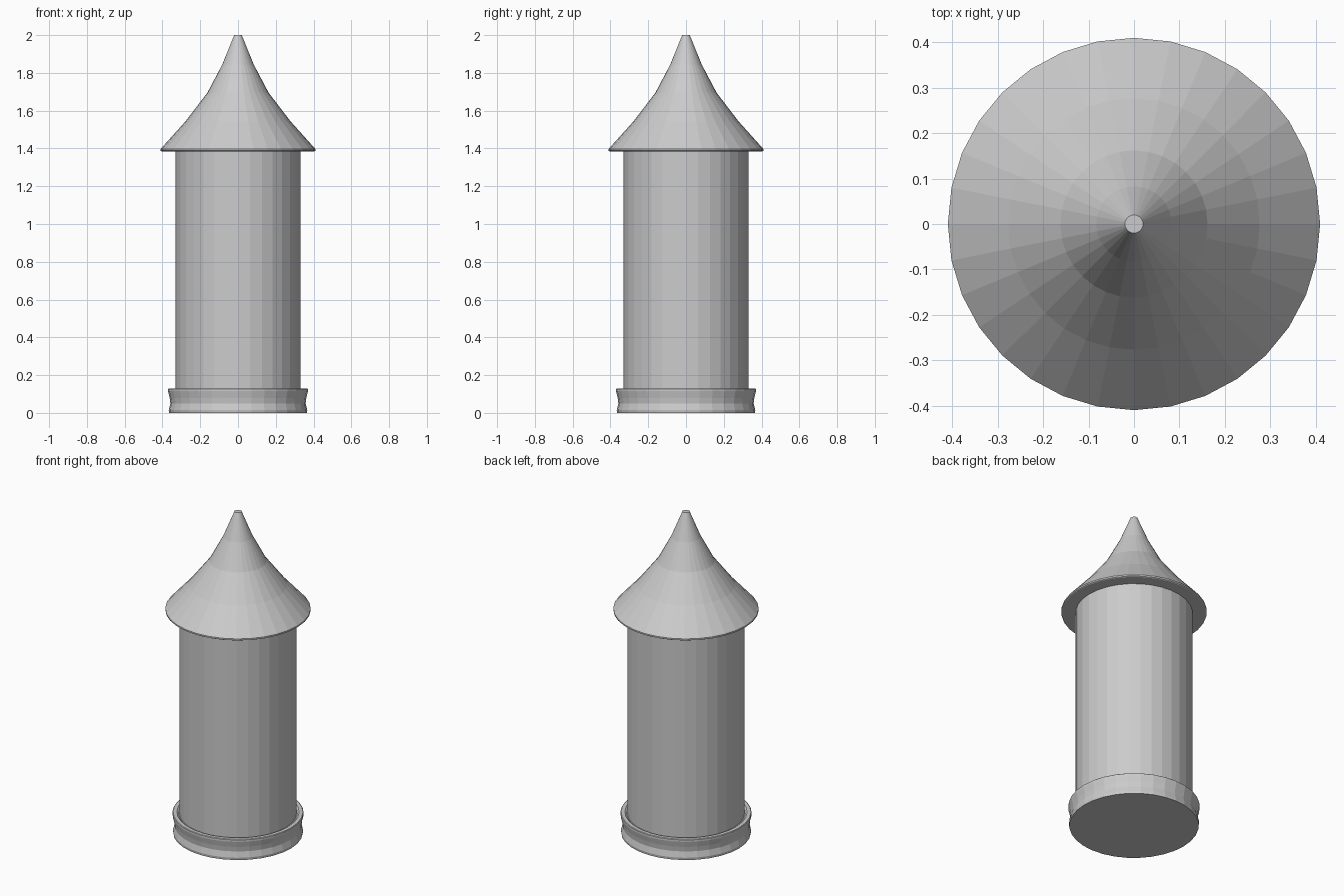
import bpy
import bmesh
from math import sin, cos, tau

if "Cube" in bpy.data.objects:
    bpy.data.objects.remove(bpy.data.objects["Cube"])

SIDES = 32


def lathe(name, profile):
    """Revolve (radius, height) points around z and cap both ends."""
    bm = bmesh.new()
    rings = []
    for r, z in profile:
        rings.append([bm.verts.new((r * cos(tau * i / SIDES), r * sin(tau * i / SIDES), z))
                      for i in range(SIDES)])
    for low, high in zip(rings, rings[1:]):
        for i in range(SIDES):
            j = (i + 1) % SIDES
            bm.faces.new((low[i], low[j], high[j], high[i]))
    bm.faces.new(rings[0][::-1])
    bm.faces.new(rings[-1])
    mesh = bpy.data.meshes.new(name)
    bm.to_mesh(mesh)
    bm.free()
    obj = bpy.data.objects.new(name, mesh)
    bpy.context.collection.objects.link(obj)
    return obj


# Moulded plinth with a pinched waist
lathe("base_ring", [(0.365, 0), (0.367, 0.015), (0.358, 0.05), (0.362, 0.08),
                    (0.37, 0.115), (0.37, 0.127), (0.366, 0.13), (0.345, 0.13),
                    (0.335, 0.122)])

# Straight tower shaft
lathe("tower_shaft", [(0.33, 0.1), (0.33, 1.39)])

# Flared spire roof with a thin eave and blunt tip
lathe("spire_roof", [(0.405, 1.385), (0.41, 1.388), (0.41, 1.397), (0.277, 1.545),
                     (0.162, 1.695), (0.083, 1.845), (0.02, 2.0)])
